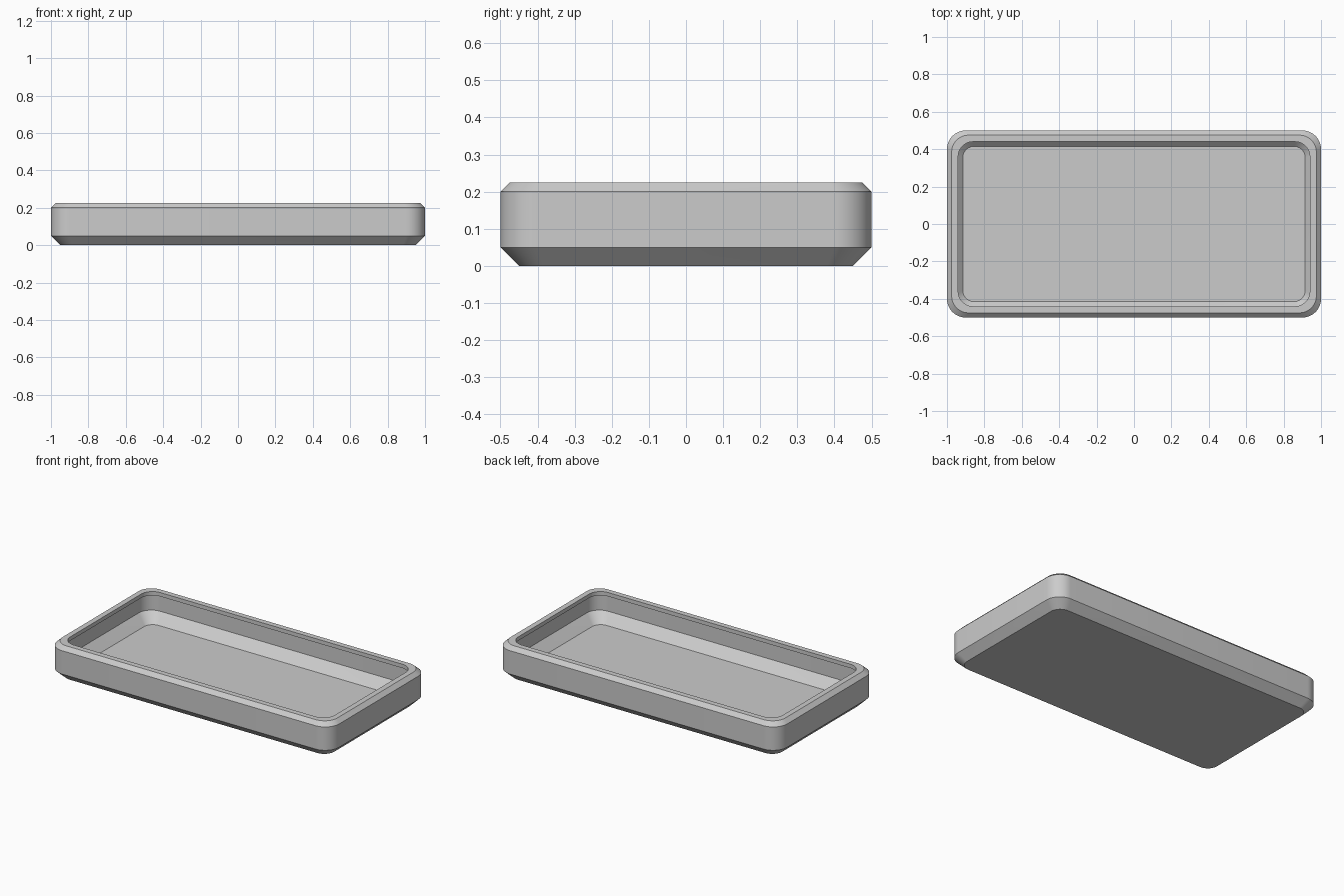
import bpy
import bmesh
from math import cos, sin, pi, radians

if "Cube" in bpy.data.objects:
    bpy.data.objects.remove(bpy.data.objects["Cube"])

HALF_X, HALF_Y = 1.0, 0.5
CORNER_STEPS = 12


def rounded_ring(bm, inset, z, radius):
    """One rounded-rectangle loop of vertices."""
    cx, cy = HALF_X - inset - radius, HALF_Y - inset - radius
    ring = []
    for corner, (sx, sy) in enumerate([(1, 1), (-1, 1), (-1, -1), (1, -1)]):
        for i in range(CORNER_STEPS + 1):
            a = (corner + i / CORNER_STEPS) * pi / 2
            ring.append(bm.verts.new((sx * cx + radius * cos(a),
                                      sy * cy + radius * sin(a), z)))
    return ring


# Shell profile from underside to inner floor: inset, height, corner radius
profile = [
    (0.05, 0.0, 0.07),     # underside
    (0.0, 0.05, 0.1),      # lower chamfer
    (0.0, 0.2, 0.1),       # outer wall
    (0.025, 0.225, 0.09),  # upper chamfer
    (0.06, 0.225, 0.08),   # rim
    (0.06, 0.2, 0.08),     # lip edge
    (0.025, 0.2, 0.09),    # lip underside
    (0.025, 0.085, 0.09),  # inner wall
    (0.085, 0.025, 0.06),  # inner floor chamfer
]

bm = bmesh.new()
rings = [rounded_ring(bm, *p) for p in profile]
for low, high in zip(rings, rings[1:]):
    n = len(low)
    for i in range(n):
        j = (i + 1) % n
        bm.faces.new((low[i], low[j], high[j], high[i]))
bm.faces.new(rings[0][::-1])
bm.faces.new(rings[-1])
bmesh.ops.recalc_face_normals(bm, faces=bm.faces[:])

mesh = bpy.data.meshes.new("tray_shell")
bm.to_mesh(mesh)
bm.free()
tray = bpy.data.objects.new("tray_shell", mesh)
bpy.context.collection.objects.link(tray)

# Plain grey material
grey = bpy.data.materials.new("light_grey")
grey.use_nodes = True
colour = (0.6, 0.6, 0.6, 1.0)
grey.diffuse_color = colour
grey.node_tree.nodes["Principled BSDF"].inputs["Base Color"].default_value = colour
mesh.materials.append(grey)

# Smooth corners, crisp chamfer edges
bpy.context.view_layer.objects.active = tray
tray.select_set(True)
bpy.ops.object.shade_smooth_by_angle(angle=radians(30))
